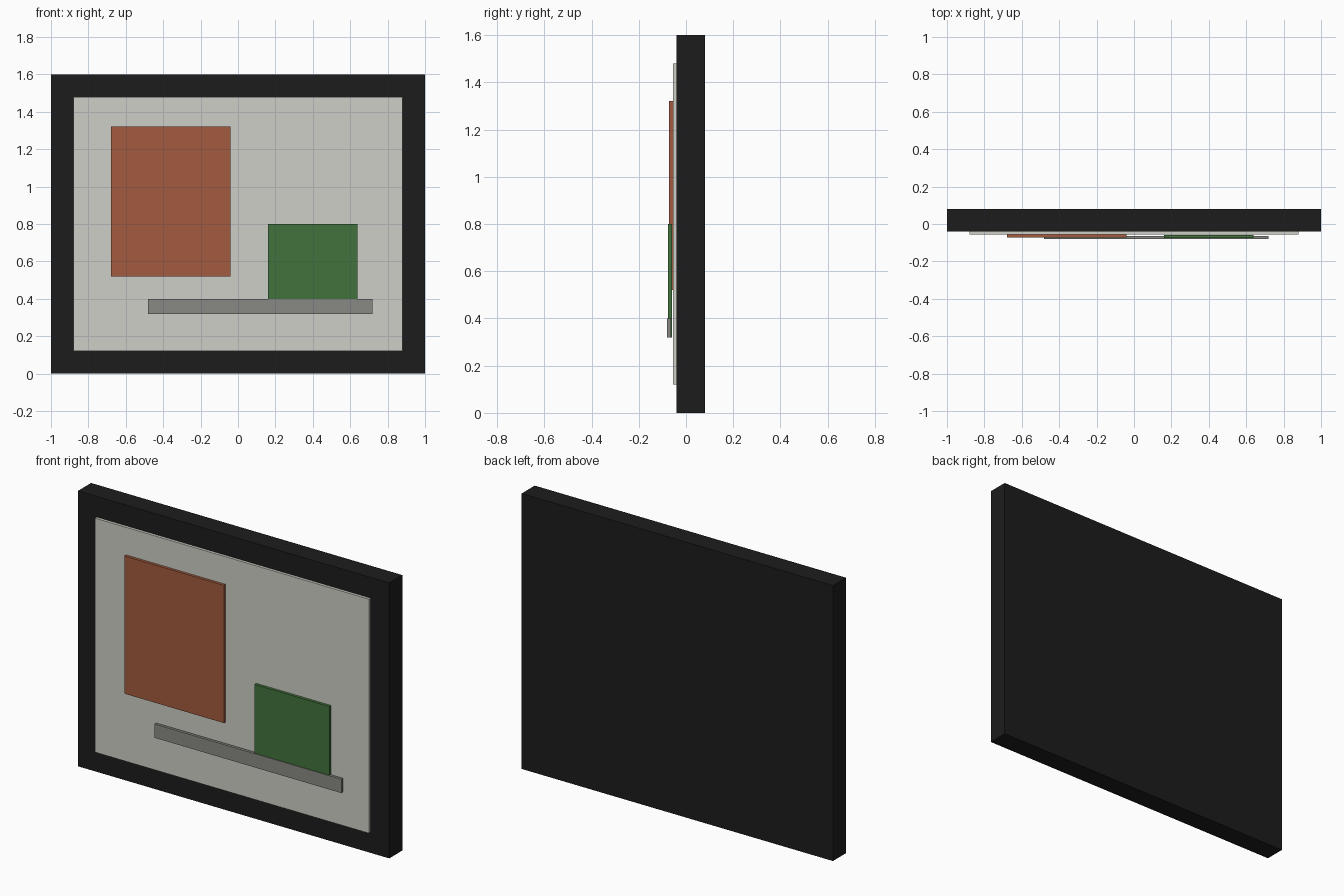
import bpy

if "Cube" in bpy.data.objects:
    bpy.data.objects.remove(bpy.data.objects["Cube"])


def slab(name, x, y, z, color):
    """Coloured box spanning the given (min, max) ranges."""
    spans = (x, y, z)
    bpy.ops.mesh.primitive_cube_add(size=1, location=[(a + b) / 2 for a, b in spans])
    obj = bpy.context.object
    obj.name = name
    obj.scale = [b - a for a, b in spans]
    bpy.ops.object.transform_apply(location=False, rotation=False, scale=True)
    mat = bpy.data.materials.new(name + "_paint")
    mat.diffuse_color = (*color, 1)
    mat.use_nodes = True
    mat.node_tree.nodes["Principled BSDF"].inputs["Base Color"].default_value = mat.diffuse_color
    obj.data.materials.append(mat)
    return obj


# Dark backing frame and the pale canvas on its front
slab("frame", (-1, 1), (-0.04, 0.08), (0, 1.6), (0.012, 0.012, 0.012))
slab("canvas", (-0.88, 0.88), (-0.056, -0.04), (0.12, 1.48), (0.62, 0.62, 0.57))

# Raised abstract panels, each slightly further forward
slab("rust_panel", (-0.68, -0.04), (-0.072, -0.056), (0.52, 1.32), (0.36, 0.105, 0.05))
slab("green_panel", (0.16, 0.64), (-0.076, -0.06), (0.32, 0.80), (0.055, 0.17, 0.045))
slab("grey_bar", (-0.48, 0.72), (-0.08, -0.064), (0.32, 0.40), (0.25, 0.25, 0.23))
